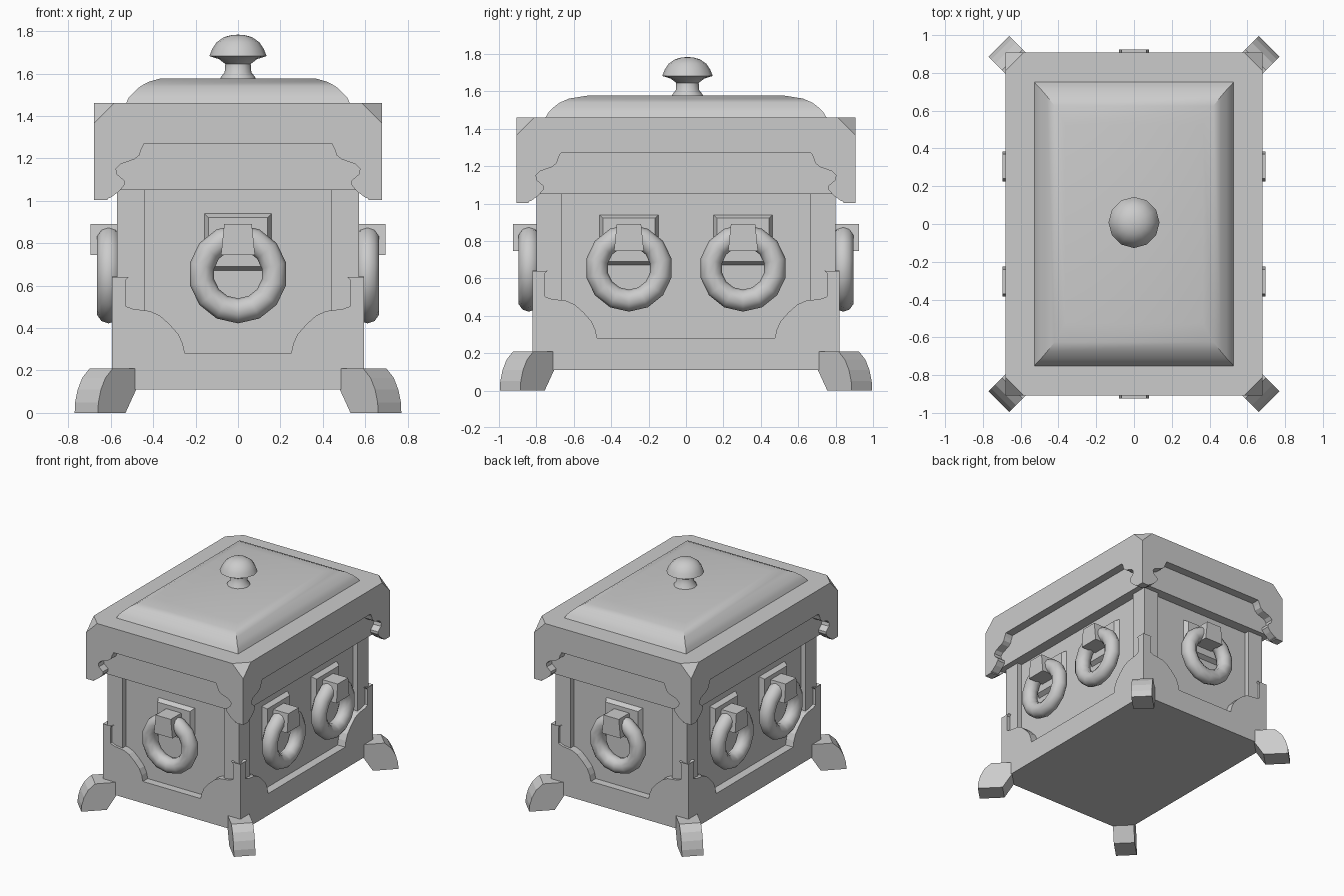
import bpy, bmesh
from math import pi, sin, cos, sqrt
from mathutils import Matrix, Vector

if "Cube" in bpy.data.objects:
    bpy.data.objects.remove(bpy.data.objects["Cube"])


def finish(name, bm, smooth=None):
    bmesh.ops.recalc_face_normals(bm, faces=bm.faces)
    mesh = bpy.data.meshes.new(name)
    bm.to_mesh(mesh)
    bm.free()
    ob = bpy.data.objects.new(name, mesh)
    bpy.context.collection.objects.link(ob)
    if smooth:
        bpy.ops.object.select_all(action='DESELECT')
        ob.select_set(True)
        bpy.context.view_layer.objects.active = ob
        bpy.ops.object.shade_smooth_by_angle(angle=smooth)
    return ob


def loft(bm, rings):
    """Closed skin through equal-length rings of points, capped at both ends."""
    rows = [[bm.verts.new(p) for p in r] for r in rings]
    n = len(rows[0])
    for a, b in zip(rows, rows[1:]):
        for i in range(n):
            j = (i + 1) % n
            bm.faces.new((a[i], a[j], b[j], b[i]))
    bm.faces.new(rows[0][::-1])
    bm.faces.new(rows[-1])


def rect(hx, hy, z):
    return [(-hx, -hy, z), (hx, -hy, z), (hx, hy, z), (-hx, hy, z)]


def box(name, hx, hy, z0, z1, cx=0, cy=0):
    bm = bmesh.new()
    loft(bm, [[(x + cx, y + cy, z) for x, y, z in rect(hx, hy, z)] for z in (z0, z1)])
    return finish(name, bm)


def on_side(k, u, z, w):
    """Side k (front, right, back, left): u along, w outward."""
    return Matrix.Rotation(k * pi / 2, 4, 'Z') @ Vector((u, -w, z))


def side_prism(bm, k, outer, w0, w1, inner=None):
    loft(bm, [[on_side(k, u, z, w0) for u, z in (inner or outer)],
              [on_side(k, u, z, w1) for u, z in outer]])


SIDES = [("front", 0), ("right", 1), ("back", 2), ("left", 3)]

# Body core with recessed panels, and corner posts
box("body_core", 0.53, 0.76, 0.11, 1.3)
for sx in (-1, 1):
    for sy in (-1, 1):
        box("corner_post", 0.065, 0.0675, 0.13, 1.06, sx * 0.505, sy * 0.7325)

# Scrolled base skirt, one cut-out board per side
skirt = [(0, .11), (0, .64), (.025, .625), (.08, .642), (.05, .61), (.035, .575), (.04, .535),
         (.06, .505), (.1, .49), (.18, .48), (.225, .46), (.27, .42), (.315, .37),
         (.335, .325), (.345, .28)]
for side, k in SIDES:
    half, depth = ((.595, .82), (.82, .595))[k % 2]
    left = [(-half + o, z) for o, z in skirt]
    bm = bmesh.new()
    side_prism(bm, k, left + [(-u, z) for u, z in reversed(left)], depth - .065, depth)
    finish(side + "_skirt", bm)

# Diagonal feet
foot = [(-.014, 0), (.17, 0), (.167, .05), (.15, .11), (.12, .165), (.07, .21), (-.085, .21), (-.085, .11)]
for sx in (-1, 1):
    for sy in (-1, 1):
        out = Vector((sx, sy, 0)) / sqrt(2)
        across = Vector((-sy, sx, 0)) / sqrt(2)
        corner = Vector((sx * .595, sy * .82, 0))
        bm = bmesh.new()
        loft(bm, [[corner + out * d + across * s + Vector((0, 0, z)) for d, z in foot]
                  for s in (-.0775, .0775)])
        finish("foot", bm)

# Frieze under the lid
box("frieze", .615, .84, 1.05, 1.3)

# Lid slab with clipped top corners
bm = bmesh.new()
loft(bm, [rect(.68, .907, 1.27), rect(.68, .907, 1.46)])
top = [v for v in bm.verts if v.co.z > 1.4]
bmesh.ops.bevel(bm, geom=top, offset=.095, segments=1, affect='VERTICES')
finish("lid_slab", bm)

# Scrolled drops hanging from the lid corners
drop = [(0, 1.27), (0, 1.003), (.04, 1.003), (.08, 1.015), (.12, 1.045), (.145, 1.075), (.145, 1.095),
        (.11, 1.125), (.105, 1.15), (.125, 1.172), (.19, 1.195), (.215, 1.215), (.225, 1.245), (.238, 1.27)]
for side, k in SIDES:
    half, depth = ((.68, .907), (.907, .68))[k % 2]
    bm = bmesh.new()
    for s in (-1, 1):
        side_prism(bm, k, [(s * (half - o), z) for o, z in drop], depth - .065, depth)
    finish(side + "_lid_drops", bm)

# Domed lid top
dome = [(0, 0, 1.455), (.015, .02, 1.487), (.04, .045, 1.513), (.07, .08, 1.54),
        (.11, .13, 1.561), (.165, .23, 1.577)]
bm = bmesh.new()
loft(bm, [rect(.53 - dx, .755 - dy, z) for dx, dy, z in dome])
finish("lid_dome", bm, .5)

# Turned knob
knob = [(.085, 1.57), (.08, 1.585), (.063, 1.605), (.06, 1.645), (.09, 1.668), (.135, 1.682),
        (.122, 1.715), (.1, 1.748), (.065, 1.772), (.03, 1.781), (.004, 1.783)]
bm = bmesh.new()
loft(bm, [[(r * cos(i * pi / 6), .008 + r * sin(i * pi / 6), z) for i in range(12)] for r, z in knob])
finish("lid_knob", bm, .8)

# Ring handles: bevelled plate, clasp and ring
for side, k in SIDES:
    depth = (.80, .57)[k % 2]
    for u in ((0,), (-.305, .305))[k % 2]:
        def quad(h0, z0, h1, z1):
            return [(u - h0, z0), (u + h0, z0), (u + h1, z1), (u - h1, z1)]
        bm = bmesh.new()
        side_prism(bm, k, quad(.14, .69, .14, .922), depth - .05, depth - .005,
                   quad(.163, .667, .163, .945))
        finish(side + "_handle_plate", bm)
        bm = bmesh.new()
        side_prism(bm, k, quad(.08, .745, .065, .89), depth - .02, depth + .125)
        finish(side + "_handle_clasp", bm)
        bm = bmesh.new()
        rings, tube = 14, 10
        grid = []
        for i in range(rings):
            a = 2 * pi * i / rings
            row = []
            for j in range(tube):
                b = 2 * pi * j / tube
                r = .174 + .059 * cos(b)
                row.append(bm.verts.new(on_side(k, u + r * sin(a), .655 + r * cos(a),
                                                depth + .04 + .058 * sin(b))))
            grid.append(row)
        for i in range(rings):
            for j in range(tube):
                i2, j2 = (i + 1) % rings, (j + 1) % tube
                bm.faces.new((grid[i][j], grid[i2][j], grid[i2][j2], grid[i][j2]))
        finish(side + "_ring_handle", bm, 1.0)
